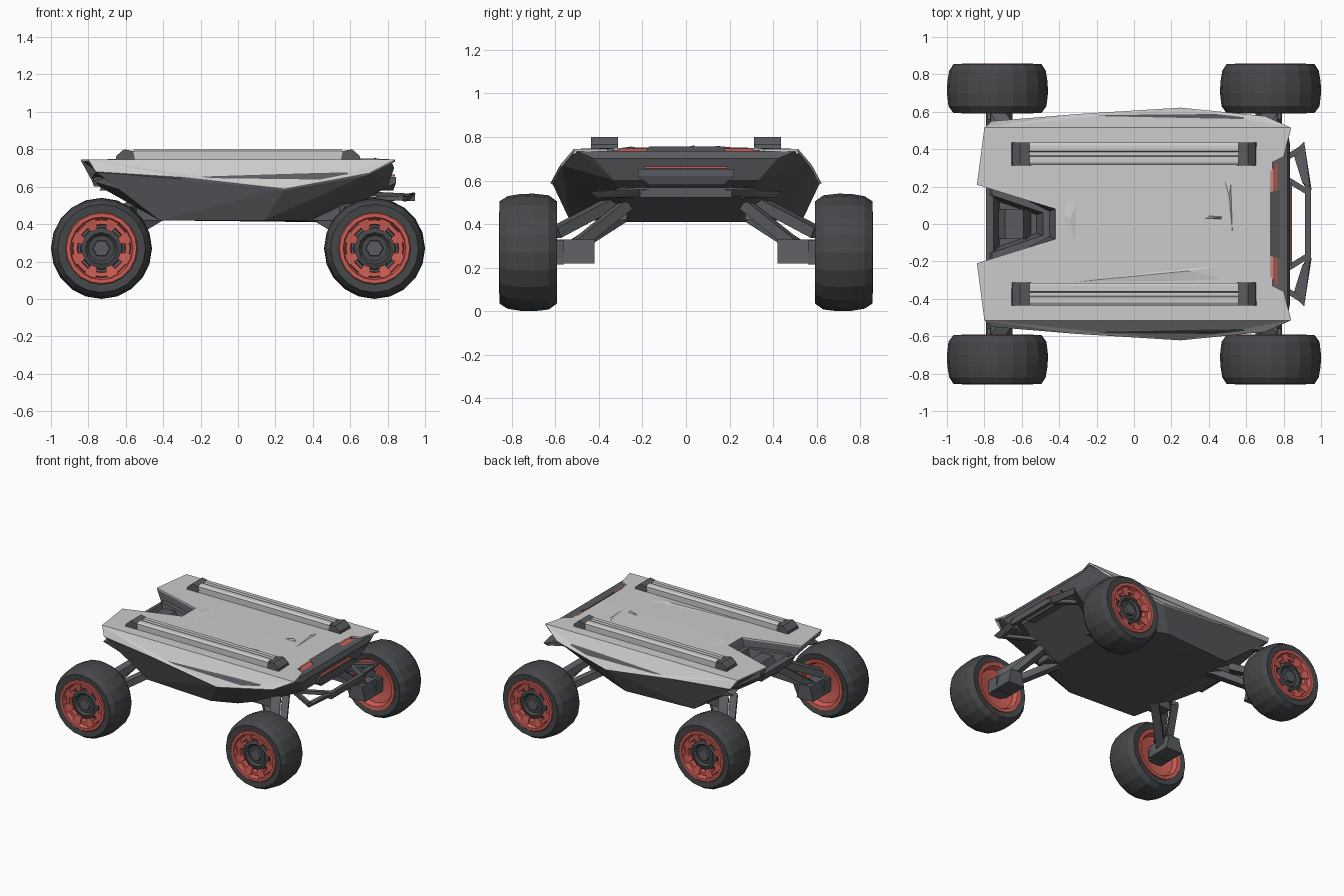
import bpy, bmesh
from math import pi, sin, cos
from mathutils import Vector


def material(name, col):
    m = bpy.data.materials.new(name)
    m.diffuse_color = (*col, 1)
    return m


LIGHT = material("light_grey", (0.6, 0.6, 0.6))
DARK = material("dark_grey", (0.1, 0.105, 0.115))
TYRE = material("rubber", (0.06, 0.063, 0.068))
RED = material("red", (0.6, 0.11, 0.09))


def finish(name, bm, mat, mirror=""):
    me = bpy.data.meshes.new(name)
    bm.to_mesh(me)
    bm.free()
    me.materials.append(mat)
    ob = bpy.data.objects.new(name, me)
    bpy.context.collection.objects.link(ob)
    if mirror:
        m = ob.modifiers.new("mirror", 'MIRROR')
        m.use_axis = ("x" in mirror, "y" in mirror, False)
    return ob


def faces_part(name, verts, faces, mat, mirror="", thick=0):
    bm = bmesh.new()
    vs = [bm.verts.new(v) for v in verts]
    for f in faces:
        bm.faces.new([vs[i] for i in f])
    ob = finish(name, bm, mat, mirror)
    if thick:
        s = ob.modifiers.new("thickness", 'SOLIDIFY')
        s.thickness, s.offset = thick, -1
    return ob


def hull_part(name, pts, mat, mirror="", sym=False):
    bm = bmesh.new()
    for x, y, z in pts:
        bm.verts.new((x, y, z))
        if sym and y:
            bm.verts.new((x, -y, z))
    r = bmesh.ops.convex_hull(bm, input=bm.verts[:])
    bmesh.ops.delete(bm, geom=list({g for g in r["geom_interior"] if isinstance(g, bmesh.types.BMVert)}), context='VERTS')
    bmesh.ops.recalc_face_normals(bm, faces=bm.faces[:])
    return finish(name, bm, mat, mirror)


def box(name, lo, hi, mat, mirror="", taper=0.0):
    pts = [(x, y, z) for x in (lo[0], hi[0]) for y in (lo[1], hi[1]) for z in (lo[2],)]
    pts += [(x, y, hi[2]) for x in (lo[0] + taper, hi[0] - taper) for y in (lo[1], hi[1])]
    return hull_part(name, pts, mat, mirror)


def beam(name, p, q, w, h, mat, mirror=""):
    p, q = Vector(p), Vector(q)
    d = (q - p).normalized()
    side = d.cross(Vector((0, 0, 1))).normalized()
    up = side.cross(d)
    pts = [c + side * a * w / 2 + up * b * h / 2 for c in (p, q) for a in (-1, 1) for b in (-1, 1)]
    return hull_part(name, pts, mat, mirror)


WX, WZ = 0.73, 0.27


def lathe(name, profile, n, mat, closed=True):
    # spins (radius, y) points about the wheel axle
    bm = bmesh.new()
    rings = [[bm.verts.new((WX + r * cos(2 * pi * i / n), y, WZ + r * sin(2 * pi * i / n)))
              for i in range(n)] for r, y in profile]
    pairs = list(zip(rings, rings[1:]))
    if closed:
        pairs.append((rings[-1], rings[0]))
    else:
        bm.faces.new(rings[0])
        bm.faces.new(rings[-1])
    for a, b in pairs:
        for i in range(n):
            j = (i + 1) % n
            bm.faces.new((a[i], a[j], b[j], b[i]))
    bmesh.ops.recalc_face_normals(bm, faces=bm.faces[:])
    return finish(name, bm, mat, "xy")


# Wheels: tyre, rim rings, toothed spokes, hub
lathe("tyre", [(0.19, 0.60), (0.235, 0.593), (0.262, 0.63), (0.27, 0.70), (0.268, 0.76),
               (0.258, 0.82), (0.235, 0.855), (0.19, 0.852)], 20, TYRE)
lathe("rim_outer", [(0.195, 0.85), (0.188, 0.858), (0.168, 0.858), (0.158, 0.83), (0.15, 0.78), (0.195, 0.78)], 20, RED)
lathe("rim_step", [(0.165, 0.80), (0.152, 0.835), (0.13, 0.835), (0.125, 0.80)], 20, RED)
lathe("rim_inner_face", [(0.192, 0.592), (0.165, 0.595), (0.15, 0.63), (0.04, 0.65), (0.04, 0.70), (0.192, 0.70)], 20, RED)
lathe("wheel_core", [(0.16, 0.66), (0.16, 0.80)], 20, DARK, False)
lathe("wheel_hub", [(0.118, 0.78), (0.112, 0.822), (0.085, 0.83), (0.07, 0.815)], 12, TYRE, False)
lathe("hub_cap", [(0.05, 0.80), (0.045, 0.832)], 6, DARK, False)
for k in range(8):
    a = 2 * pi * (k + 0.5) / 8
    pts = []
    for r, w, y in ((0.165, 0.034, 0.845), (0.102, 0.018, 0.835)):
        for s in (-w, w):
            x, z = r * cos(a) - s * sin(a), r * sin(a) + s * cos(a)
            pts += [(WX + x, y, WZ + z), (WX + x, 0.80, WZ + z)]
    hull_part("wheel_spoke", pts, RED, "xy")

# Suspension: upright, twin lower arms, upper link, axle stub
box("upright", (0.65, 0.42, 0.22), (0.79, 0.62, 0.33), DARK, "xy", 0.025)
beam("axle_stub", (WX, 0.56, WZ), (WX, 0.68, WZ), 0.11, 0.11, DARK, "xy")
beam("lower_arm_inner", (0.40, 0.26, 0.46), (0.70, 0.54, 0.28), 0.06, 0.05, DARK, "xy")
beam("lower_arm_outer", (0.60, 0.27, 0.49), (0.74, 0.52, 0.29), 0.05, 0.05, DARK, "xy")
beam("upper_link", (0.52, 0.28, 0.53), (0.73, 0.60, 0.36), 0.07, 0.05, DARK, "xy")
box("arm_mount", (0.40, 0.27, 0.42), (0.56, 0.38, 0.52), DARK, "xy", 0.02)

# Lower hull with a wedge notch cut in its tail
hull = hull_part("lower_hull", [
    (-0.76, 0.545, 0.68), (-0.30, 0.58, 0.65), (0.25, 0.615, 0.59), (0.70, 0.57, 0.67),
    (0.82, 0.50, 0.735), (0.835, 0.42, 0.70), (0.80, 0.33, 0.60), (0.48, 0.25, 0.41),
    (0.32, 0.46, 0.42), (0.14, 0.535, 0.42), (-0.42, 0.50, 0.42),
    (-0.68, 0.48, 0.61), (-0.78, 0.22, 0.65), (-0.74, 0.20, 0.60)], DARK, sym=True)
cutter = hull_part("notch_cutter", [
    (-0.95, 0.235, 0.85), (-0.43, 0.08, 0.85), (-0.95, 0.20, 0.60), (-0.52, 0.05, 0.60)], DARK, sym=True)
cutter.hide_render = True
cutter.hide_viewport = True
cut = hull.modifiers.new("notch", 'BOOLEAN')
cut.operation, cut.object, cut.solver = 'DIFFERENCE', cutter, 'EXACT'

# Faceted upper shell: deck with notch plus side skirts
faces_part("upper_shell", [
    (-0.42, 0, 0.75), (-0.42, 0.08, 0.75), (-0.84, 0.21, 0.745), (-0.80, 0.515, 0.745),
    (0.84, 0.515, 0.745), (0.80, 0.36, 0.745), (0.74, 0.33, 0.75), (0.74, 0, 0.75),
    (-0.76, 0.55, 0.68), (-0.30, 0.588, 0.65), (0.25, 0.622, 0.588), (0.70, 0.577, 0.672)],
    [(7, 6, 5, 4, 3, 2, 1, 0), (3, 9, 8), (3, 10, 9), (3, 4, 10), (4, 11, 10)],
    LIGHT, "y", 0.012)

# Notch walls and the machinery inside it
faces_part("notch_wall", [(-0.42, 0.08, 0.745), (-0.84, 0.21, 0.74), (-0.77, 0.19, 0.61), (-0.50, 0.05, 0.61)],
           [(0, 1, 2, 3)], DARK, "y")
faces_part("notch_end", [(-0.42, 0.08, 0.745), (-0.42, -0.08, 0.745), (-0.50, -0.05, 0.61), (-0.50, 0.05, 0.61)],
           [(0, 1, 2, 3)], DARK)
box("notch_block", (-0.74, -0.08, 0.58), (-0.54, 0.08, 0.68), DARK, taper=0.05)
hull_part("tail_bar", [(-0.79, 0.20, 0.66), (-0.75, 0.20, 0.67), (-0.77, 0.18, 0.60), (-0.72, 0.18, 0.60)], DARK, sym=True)
hull_part("tail_wing", [(-0.83, 0.22, 0.735), (-0.795, 0.50, 0.735), (-0.70, 0.23, 0.735), (-0.70, 0.50, 0.735),
                        (-0.72, 0.24, 0.66), (-0.74, 0.50, 0.67)], DARK, "y")
hull_part("tail_fender", [(-0.78, 0.53, 0.63), (-0.77, 0.46, 0.65), (-0.64, 0.54, 0.66), (-0.66, 0.45, 0.60),
                          (-0.62, 0.53, 0.58)], DARK, "y")

# Roof rails: grooved bars between tapered end blocks
faces_part("rail", [(x, y, z) for x in (-0.56, 0.56) for y, z in (
    (0.315, 0.745), (0.315, 0.79), (0.33, 0.80), (0.36, 0.80), (0.365, 0.78),
    (0.385, 0.78), (0.39, 0.80), (0.42, 0.80), (0.435, 0.79), (0.435, 0.745))],
    [(i, (i + 1) % 10, (i + 1) % 10 + 10, i + 10) for i in range(10)]
    + [tuple(range(9, -1, -1)), tuple(range(10, 20))], LIGHT, "y")
hull_part("rail_end", [(x, y, z) for x, z in ((0.55, 0.74), (0.655, 0.74), (0.65, 0.765), (0.61, 0.80), (0.56, 0.79))
                       for y in (0.312, 0.437)], DARK, "xy")

# Deck creases and small fin
hull_part("deck_crease", [(-0.32, -0.31, 0.748), (0.53, -0.21, 0.748), (0.50, -0.30, 0.748), (0.30, -0.25, 0.756)], LIGHT)
hull_part("deck_ridge", [(0.48, 0.25, 0.748), (0.52, 0.23, 0.748), (0.53, -0.09, 0.748), (0.51, 0.15, 0.758)], LIGHT)
hull_part("notch_ridge", [(-0.39, 0.06, 0.748), (-0.35, 0.15, 0.748), (-0.30, 0.12, 0.748), (-0.31, -0.13, 0.748),
                          (-0.34, 0.03, 0.758)], LIGHT)
hull_part("deck_fin", [(0.37, 0.03, 0.748), (0.37, 0.045, 0.748), (0.47, 0.025, 0.748), (0.47, 0.04, 0.748),
                       (0.45, 0.035, 0.765)], LIGHT)

# Nose: red light bar, dark centre, grille and lower panel
hull_part("light_bar", [(0.73, 0.28, 0.752), (0.735, 0.28, 0.68), (0.785, 0.36, 0.725), (0.785, 0.30, 0.69)], RED, sym=True)
hull_part("light_bar_centre", [(0.728, 0.17, 0.756), (0.735, 0.17, 0.68), (0.795, 0.19, 0.727), (0.79, 0.19, 0.685)], DARK, sym=True)
hull_part("nose_panel", [(0.78, 0.18, 0.65), (0.845, 0.22, 0.652), (0.845, 0.22, 0.62), (0.83, 0.17, 0.58),
                         (0.75, 0.17, 0.58)], DARK, sym=True)
hull_part("nose_light_strip", [(0.82, 0.19, 0.665), (0.84, 0.19, 0.665), (0.82, 0.19, 0.655), (0.84, 0.19, 0.655)], RED, sym=True)

# Front bumper: bent bar on two thin arms
beam("bumper_bar", (0.93, -0.21, 0.545), (0.93, 0.21, 0.545), 0.03, 0.045, DARK)
hull_part("bumper_end", [(0.915, 0.20, 0.525), (0.95, 0.18, 0.56), (0.94, 0.20, 0.57), (0.90, 0.22, 0.56),
                         (0.91, 0.44, 0.55), (0.89, 0.41, 0.52), (0.85, 0.38, 0.535)], DARK, "y")
beam("bumper_arm", (0.66, 0.26, 0.53), (0.89, 0.40, 0.54), 0.03, 0.025, DARK, "y")
beam("bumper_stay", (0.72, 0.30, 0.56), (0.93, 0.17, 0.55), 0.03, 0.025, DARK, "y")
